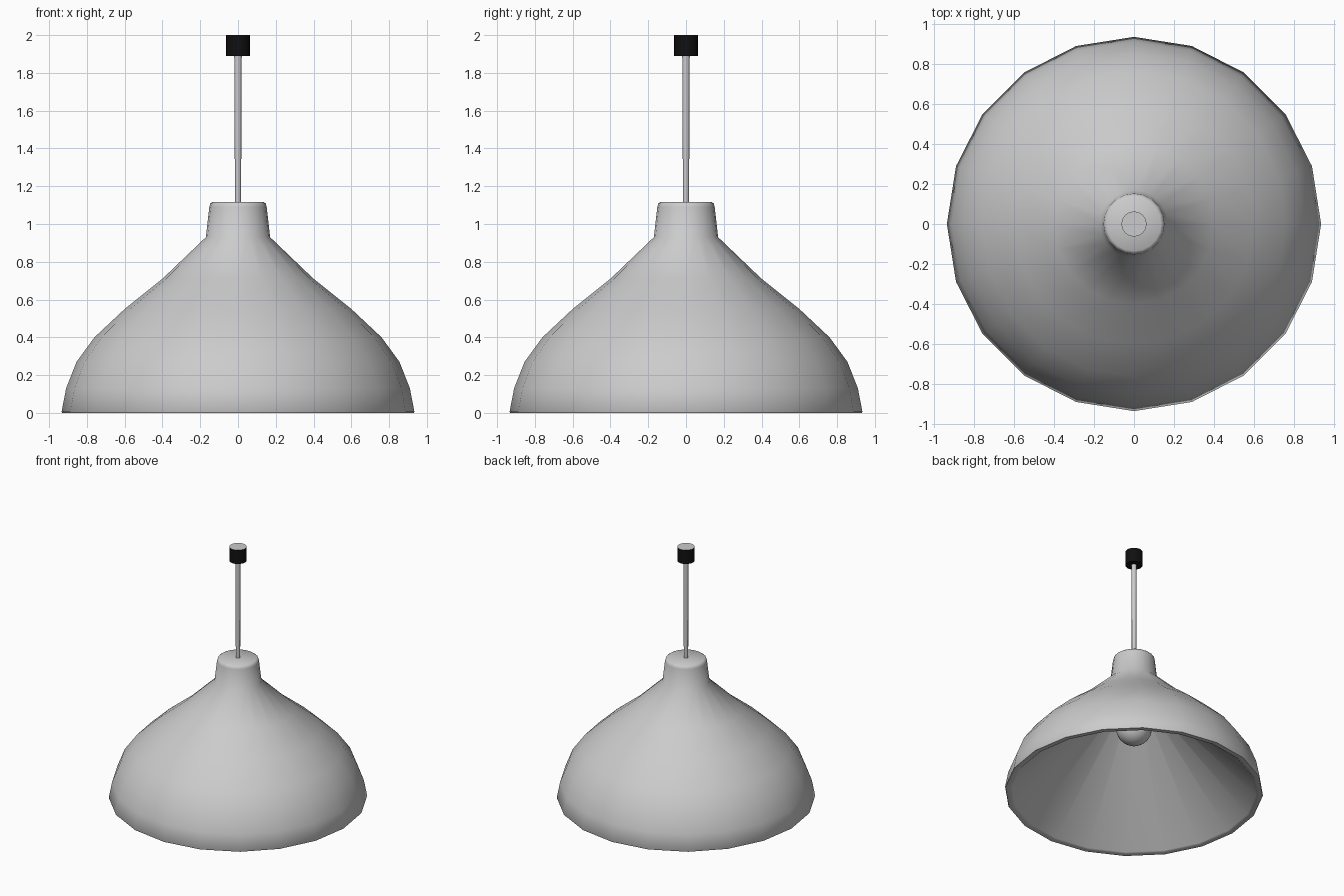
import bpy, bmesh, math

if "Cube" in bpy.data.objects:
    bpy.data.objects.remove(bpy.data.objects["Cube"])


def lathe(name, profile, sides, angle=50):
    """Revolve (radius, z) points about the z axis."""
    bm = bmesh.new()
    rings = []
    for r, z in profile:
        rings.append([bm.verts.new((r * math.cos(2 * math.pi * i / sides),
                                    r * math.sin(2 * math.pi * i / sides), z))
                      for i in range(sides)])
    for a, b in zip(rings, rings[1:]):
        for i in range(sides):
            j = (i + 1) % sides
            bm.faces.new((a[i], a[j], b[j], b[i]))
    bmesh.ops.remove_doubles(bm, verts=bm.verts[:], dist=1e-5)
    bmesh.ops.recalc_face_normals(bm, faces=bm.faces[:])
    mesh = bpy.data.meshes.new(name)
    bm.to_mesh(mesh)
    bm.free()
    obj = bpy.data.objects.new(name, mesh)
    bpy.context.collection.objects.link(obj)
    bpy.ops.object.select_all(action='DESELECT')
    obj.select_set(True)
    bpy.context.view_layer.objects.active = obj
    bpy.ops.object.shade_smooth_by_angle(angle=math.radians(angle))
    return obj


def material(name, color):
    mat = bpy.data.materials.new(name)
    mat.diffuse_color = color
    mat.use_nodes = True
    mat.node_tree.nodes["Principled BSDF"].inputs["Base Color"].default_value = mat.diffuse_color
    return mat


# Bell shade: conical inside, flat rim, curved outside, neck and closed top
lathe("shade", [
    (0, 0.87), (0.07, 0.83), (0.885, 0.006), (0.895, 0), (0.93, 0),
    (0.934, 0.006), (0.91, 0.13), (0.855, 0.27), (0.76, 0.40),
    (0.60, 0.55), (0.40, 0.71), (0.17, 0.93),
    (0.152, 1.09), (0.147, 1.108), (0.135, 1.117), (0, 1.117)], 20, 48)

# Bulb with its neck
ball = [(0.13 * math.sin(a), 0.53 - 0.13 * math.cos(a))
        for a in (math.radians(14 * k) for k in range(10))]
lathe("bulb", ball + [(0.065, 0.69), (0.06, 0.84)], 24)

# Hanging cord, slightly wider at the top
lathe("cord", [(0, 1.10), (0.016, 1.10), (0.020, 1.91), (0, 1.91)], 8)

# Ceiling cap: black with a grey top
cap = lathe("ceiling_cap", [(0, 1.89), (0.0625, 1.89),
                            (0.0625, 2.0), (0, 2.0)], 24)
cap.data.materials.append(material("black", (0.005, 0.005, 0.005, 1)))
cap.data.materials.append(material("grey", (0.8, 0.8, 0.8, 1)))
for face in cap.data.polygons:
    face.material_index = 1 if face.normal.z > 0.9 else 0
